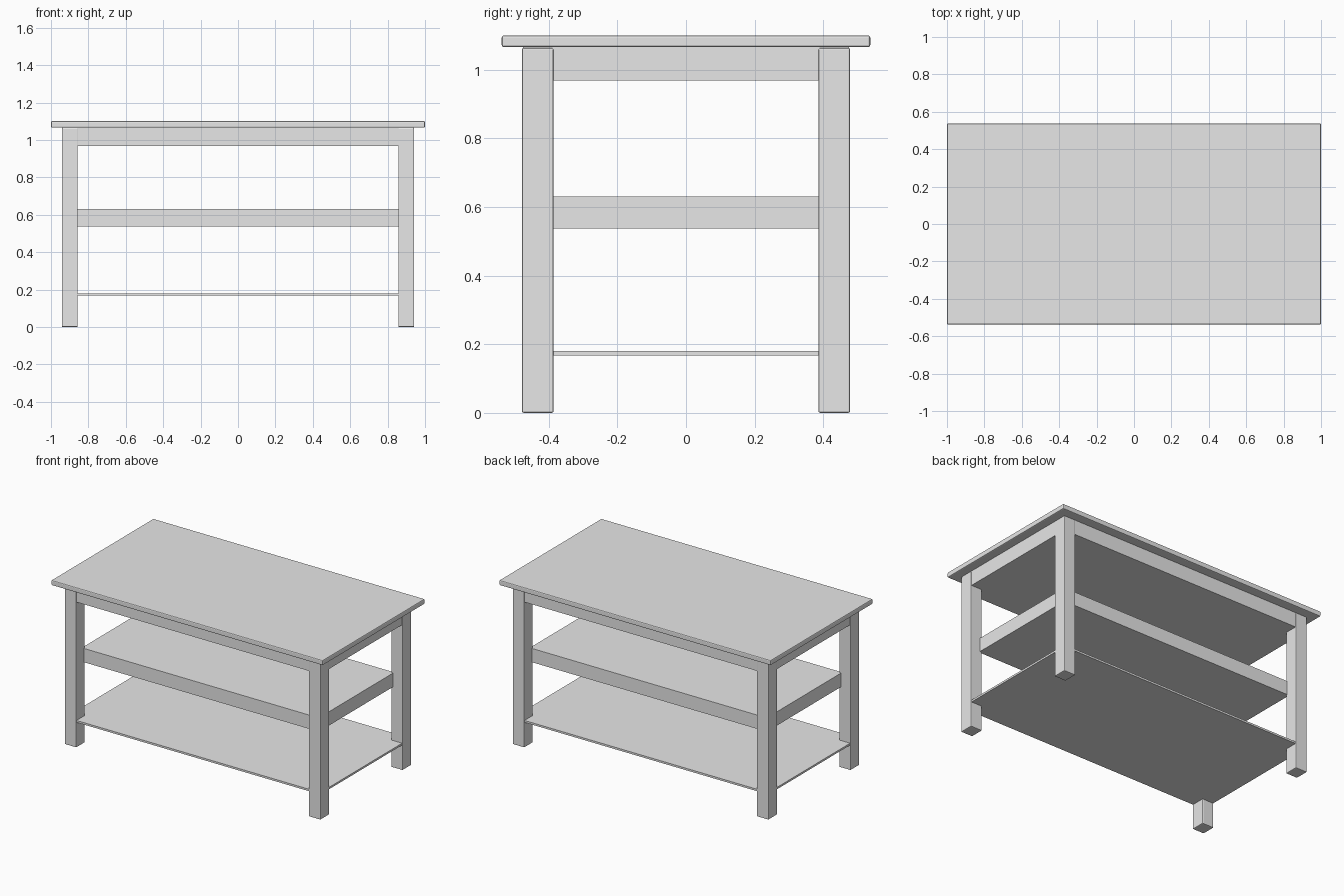
import bpy

# Remove the default object
if "Cube" in bpy.data.objects:
    bpy.data.objects.remove(bpy.data.objects["Cube"], do_unlink=True)

# Single grey finish
GREY = (0.8, 0.8, 0.8, 1.0)
grey = bpy.data.materials.new("light_grey")
grey.use_nodes = True
grey.diffuse_color = GREY
grey.node_tree.nodes["Principled BSDF"].inputs["Base Color"].default_value = GREY


def box(name, x, y, z, bevel=0.0):
    """Box spanning the given (low, high) ranges, with optionally eased edges."""
    bpy.ops.mesh.primitive_cube_add(size=1)
    obj = bpy.context.object
    obj.name = obj.data.name = name
    spans = (x, y, z)
    for v in obj.data.vertices:
        v.co = [hi if c > 0 else lo for c, (lo, hi) in zip(v.co, spans)]
    obj.data.materials.append(grey)
    if bevel:
        mod = obj.modifiers.new("eased_edges", "BEVEL")
        mod.width = bevel
        mod.segments = 2
    return obj


def centred(name, half_x, half_y, z, bevel=0.0):
    return box(name, (-half_x, half_x), (-half_y, half_y), z, bevel)


# Outer and inner leg faces
LEG_X, LEG_Y = (0.857, 0.942), (0.386, 0.478)

# Four legs
for side, sx in (("left", 1), ("right", -1)):
    for end, sy in (("front", -1), ("back", 1)):
        box(f"{end}_{side}_leg",
            sorted(sx * v for v in LEG_X),
            sorted(sy * v for v in LEG_Y),
            (0, 1.064), 0.005)

# Table top and the solid apron beneath it
centred("table_top", 1.0, 0.537, (1.066, 1.10), 0.006)
centred("apron", 0.939, 0.475, (0.968, 1.066))

# Thick middle shelf set back between the legs, thin lower shelf at full depth
centred("middle_shelf", 0.873, 0.397, (0.538, 0.63))
centred("lower_shelf", 0.939, 0.475, (0.167, 0.18))
